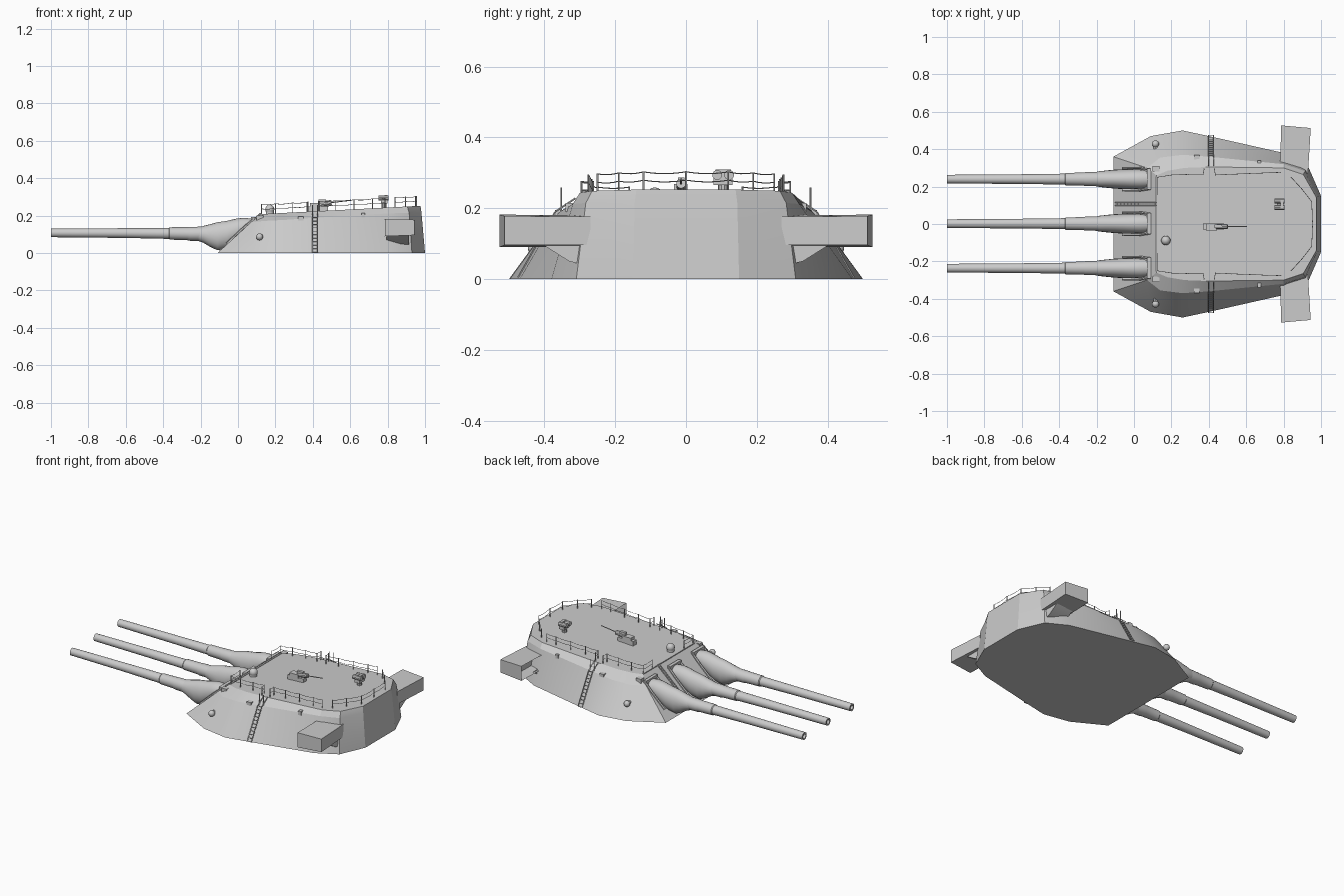
import bpy, bmesh, math
from mathutils import Vector, Matrix

if "Cube" in bpy.data.objects:
    bpy.data.objects.remove(bpy.data.objects["Cube"])


def finish(name, bm, angle=30):
    bmesh.ops.recalc_face_normals(bm, faces=bm.faces)
    me = bpy.data.meshes.new(name)
    bm.to_mesh(me)
    bm.free()
    ob = bpy.data.objects.new(name, me)
    bpy.context.collection.objects.link(ob)
    bpy.ops.object.select_all(action='DESELECT')
    ob.select_set(True)
    bpy.context.view_layer.objects.active = ob
    bpy.ops.object.shade_smooth_by_angle(angle=math.radians(angle))
    return ob


def loft(bm, rings, cap=True, closed=False):
    vs = [[bm.verts.new(p) for p in r] for r in rings]
    n = len(vs[0])
    pairs = list(zip(vs, vs[1:])) + ([(vs[-1], vs[0])] if closed else [])
    for a, b in pairs:
        for i in range(n):
            j = (i + 1) % n
            bm.faces.new((a[i], a[j], b[j], b[i]))
    if cap and not closed:
        bm.faces.new(vs[0])
        bm.faces.new(vs[-1])


def rod(bm, p, q, r, n=5):
    p, q = Vector(p), Vector(q)
    d = q - p
    m = Matrix.Translation((p + q) / 2) @ d.to_track_quat('Z', 'Y').to_matrix().to_4x4()
    bmesh.ops.create_cone(bm, cap_ends=True, segments=n, radius1=r, radius2=r, depth=d.length, matrix=m)


def path(bm, pts, r, n=5):
    for a, b in zip(pts, pts[1:]):
        rod(bm, a, b, r, n)


def box(bm, lo, hi):
    lo, hi = Vector(lo), Vector(hi)
    bmesh.ops.create_cube(bm, size=1, matrix=Matrix.Translation((lo + hi) / 2) @ Matrix.Diagonal((*(hi - lo), 1)))


def ball(bm, c, r):
    bmesh.ops.create_uvsphere(bm, u_segments=14, v_segments=8, radius=r, matrix=Matrix.Translation(c))


def ellipse(x, y, z, ry, rz, n=20):
    return [(x, y + ry * math.cos(2 * math.pi * i / n), z + rz * math.sin(2 * math.pi * i / n)) for i in range(n)]


def roof_z(x):
    return 0.202 + 0.052 * x


# armoured gunhouse: base, shoulder and roof outlines, mirrored across y
base = [(-.11, .36, 0), (.09, .47, 0), (.26, .5, 0), (.4, .47, 0), (.8, .38, 0), (.93, .31, 0), (1, .15, 0)]
shoulder = [(.07, .30, .165), (.14, .355, .172), (.26, .37, .178), (.4, .36, .188), (.8, .32, .212),
            (.915, .283, .215), (.981, .145, .215)]
roof = [(.12, .26), (.18, .285), (.27, .30), (.4, .305), (.8, .30), (.905, .265), (.976, .14)]
roof = [(x, y, roof_z(x)) for x, y in roof]
bm = bmesh.new()
loft(bm, [r + [(x, -y, z) for x, y, z in reversed(r)] for r in (base, shoulder, roof)])
finish("gunhouse", bm, 20)

# guns: hollow barrel, fabric-like sleeve and port frame
for i, y in enumerate((.24, .002, -.236)):
    bm = bmesh.new()
    prof = [(-.9, .013, .108), (-1, .014, .108), (-1, .023, .108), (-.6, .026, .107), (-.37, .029, .105),
            (-.365, .033, .105), (-.27, .035, .104), (-.26, .037, .103), (-.15, .039, .103)]
    loft(bm, [ellipse(x, y, z, r, r) for x, r, z in prof])
    finish(f"gun_barrel_{i + 1}", bm)
    bm = bmesh.new()
    sect = [(-.21, .101, .037, .037), (-.185, .1, .042, .045), (-.15, .094, .046, .06), (-.11, .09, .05, .075),
            (-.06, .098, .053, .074), (-.01, .118, .053, .066), (.03, .134, .051, .055), (.085, .14, .046, .042)]
    loft(bm, [ellipse(x, y, z, a, b) for x, z, a, b in sect])
    finish(f"gun_sleeve_{i + 1}", bm, 50)
    bm = bmesh.new()
    for s in (-1, 1):
        path(bm, [(-.06, y + s * .06, .05), (.03, y + s * .06, .135), (.085, y + s * .052, .183)], .007, 6)
    box(bm, (.07, y - .056, .15), (.09, y + .056, .192))
    finish(f"gun_port_frame_{i + 1}", bm)

for s, side in ((1, "left"), (-1, "right")):
    # rangefinder arm with a recessed forward window
    bm = bmesh.new()
    loft(bm, [[(a, s * y1, zb), (a, s * y1, zt), (b, s * y2, zt - .004), (b, s * y2, zb + .006)]
              for a, b, y1, y2, zb, zt in ((.78, .93, .27, .27, .09, .18), (.787, .945, .527, .513, .09, .182))])
    bmesh.ops.recalc_face_normals(bm, faces=bm.faces)
    f = min(bm.faces, key=lambda f: f.normal.x)
    bmesh.ops.inset_region(bm, faces=[f], thickness=.009)
    bmesh.ops.translate(bm, verts=f.verts, vec=(.07, 0, 0))
    finish(f"rangefinder_arm_{side}", bm)

    # wedge bracket under the arm
    bm = bmesh.new()
    loft(bm, [[(x, s * .29, .04), (x, s * .33, .05), (x, s * .40, .094), (x, s * .29, .1)] for x in (.795, .915)])
    finish(f"arm_bracket_{side}", bm)

    # side sight ball
    bm = bmesh.new()
    ball(bm, (.115, s * .428, .087), .019)
    rod(bm, (.115, s * .36, .087), (.115, s * .42, .087), .012, 10)
    finish(f"side_sight_{side}", bm)

    # side ladder following the armour slope
    bm = bmesh.new()
    line = [Vector((0, s * .474, .005)), Vector((0, s * .369, .19)), Vector((0, s * .312, .228))]
    for x in (.398, .426):
        path(bm, [p + Vector((x, 0, 0)) for p in line], .0028)
        rod(bm, (x, s * .352, .19), (x, s * .352, .258), .0025)
    for k in range(11):
        p = line[0].lerp(line[1], k / 10)
        rod(bm, p + Vector((.398, 0, 0)), p + Vector((.426, 0, 0)), .002)
    finish(f"side_ladder_{side}", bm)

    # small hoods and steps on the shoulder
    bm = bmesh.new()
    box(bm, (.1, s * .28, .16), (.135, s * .31, .2))
    box(bm, (.32, s * .345, .17), (.35, s * .37, .195))
    box(bm, (.66, s * .31, .19), (.68, s * .34, .215))
    finish(f"shoulder_fittings_{side}", bm)


def railing(name, pts, h=.056):
    bm = bmesh.new()
    P = [Vector((x, y, roof_z(x) - .003)) for x, y in pts]
    up = Vector((0, 0, 1))
    for p in P:
        rod(bm, p, p + up * h, .0027)
    for a, b in zip(P, P[1:]):
        for f in (.55, .97):
            w = [a.lerp(b, t / 4) + up * (h * f - .028 * (b - a).length * 4 * (t / 4) * (1 - t / 4) * 1.5)
                 for t in range(5)]
            path(bm, w, .0015, 4)
    finish(name, bm)


# roof railings
for s, side in ((1, "left"), (-1, "right")):
    railing(f"front_railing_{side}", [(.125, s * .16), (.125, s * .25), (.2, s * .262), (.29, s * .265),
                                      (.37, s * .265), (.375, s * .295)])
    railing(f"side_railing_{side}", [(.43, s * .295), (.435, s * .262), (.52, s * .266), (.62, s * .27),
                                     (.72, s * .274), (.785, s * .276)])
railing("rear_railing", [(.84, .25), (.895, .19), (.95, .12), (.955, 0), (.95, -.12), (.895, -.19), (.84, -.25)])

# front face ladder and front roof edge strip
bm = bmesh.new()
for y in (.1, .116):
    rod(bm, (-.1, y, .014), (.12, y, .213), .0028)
for k in range(12):
    x = -.09 + k * .0185
    rod(bm, (x, .1, (x + .11) * .905 + .004), (x, .116, (x + .11) * .905 + .004), .002)
finish("front_ladder", bm)
bm = bmesh.new()
box(bm, (.118, -.255, .203), (.128, .255, .212))
finish("roof_front_strip", bm)

# roof sight dome
bm = bmesh.new()
z = roof_z(.17)
rod(bm, (.17, -.088, z - .005), (.17, -.088, z + .018), .022, 14)
ball(bm, (.17, -.088, z + .023), .025)
finish("roof_sight_dome", bm)

# central light gun on the roof
bm = bmesh.new()
box(bm, (.37, -.03, .218), (.48, .002, .25))
box(bm, (.385, -.034, .245), (.445, .004, .268))
rod(bm, (.44, -.014, .262), (.5, -.014, .27), .014, 10)
rod(bm, (.49, -.014, .269), (.605, -.014, .283), .003, 6)
box(bm, (.43, -.022, .265), (.47, -.004, .287))
finish("roof_light_gun", bm)

# rear twin sight on a pedestal
bm = bmesh.new()
rod(bm, (.78, .105, .238), (.78, .105, .275), .014, 10)
box(bm, (.765, .078, .265), (.8, .132, .288))
for y in (.088, .122):
    rod(bm, (.75, y, .294), (.805, y, .294), .014, 10)
box(bm, (.782, .083, .285), (.798, .127, .31))
finish("roof_twin_sight", bm)
